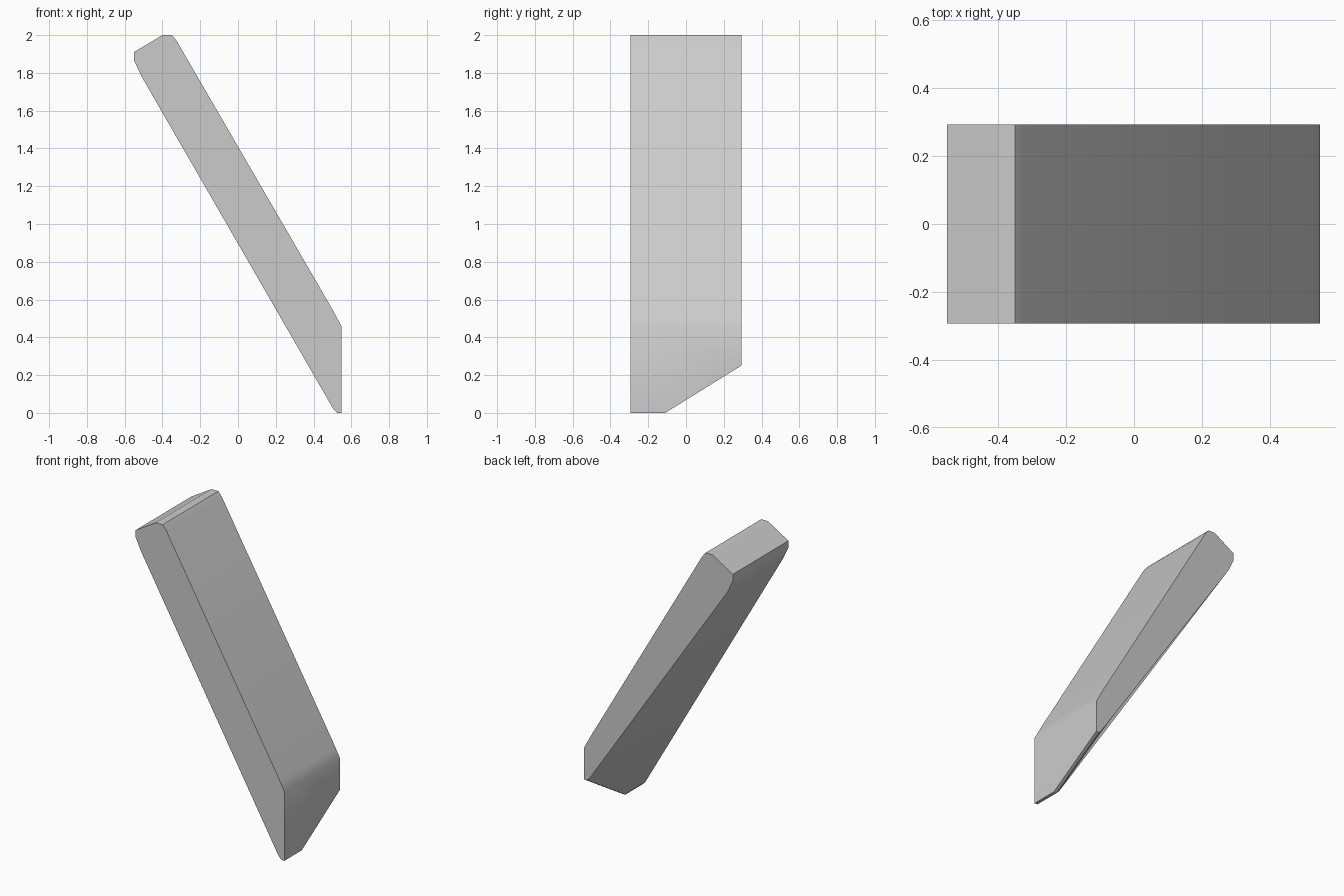
import bpy
import bmesh
import math

cube = bpy.data.objects.get("Cube")
if cube:
    bpy.data.objects.remove(cube, do_unlink=True)

# Single grey material
grey = bpy.data.materials.new("plain_grey")
grey.use_nodes = True
color = (0.6, 0.6, 0.6, 1.0)
grey.diffuse_color = color
grey.node_tree.nodes["Principled BSDF"].inputs["Base Color"].default_value = color

# Leaning slab outline (x, z), with eased corners
outline = [
    (-0.55, 1.91), (-0.40, 2.0), (-0.35, 2.0), (-0.325, 1.97),
    (0.49, 0.565), (0.515, 0.52), (0.547, 0.46),
    (0.547, 0.0), (0.525, 0.0), (0.505, 0.02),
    (-0.51, 1.78), (-0.55, 1.865),
]
HALF_DEPTH = 0.293
CUT_START = -0.11
CUT_RISE = 0.25

bm = bmesh.new()


def section(y, rise):
    """One outline ring; the foot is lifted by the given rise."""
    return [bm.verts.new((x, y, z + (rise if z < 0.1 else 0))) for x, z in outline]


# Front ring, start of the slanted foot cut, back ring
rings = [section(-HALF_DEPTH, 0), section(CUT_START, 0), section(HALF_DEPTH, CUT_RISE)]
for a, b in zip(rings, rings[1:]):
    for i in range(len(outline)):
        j = (i + 1) % len(outline)
        bm.faces.new((a[i], a[j], b[j], b[i]))
bm.faces.new(rings[0])
bm.faces.new(rings[-1])
bmesh.ops.recalc_face_normals(bm, faces=bm.faces)

mesh = bpy.data.meshes.new("leaning_slab")
bm.to_mesh(mesh)
bm.free()
mesh.materials.append(grey)
slab = bpy.data.objects.new("leaning_slab", mesh)
bpy.context.collection.objects.link(slab)

# Soft shading over the eased corners, crisp side edges
bpy.ops.object.select_all(action='DESELECT')
slab.select_set(True)
bpy.context.view_layer.objects.active = slab
bpy.ops.object.shade_smooth_by_angle(angle=math.radians(30))
